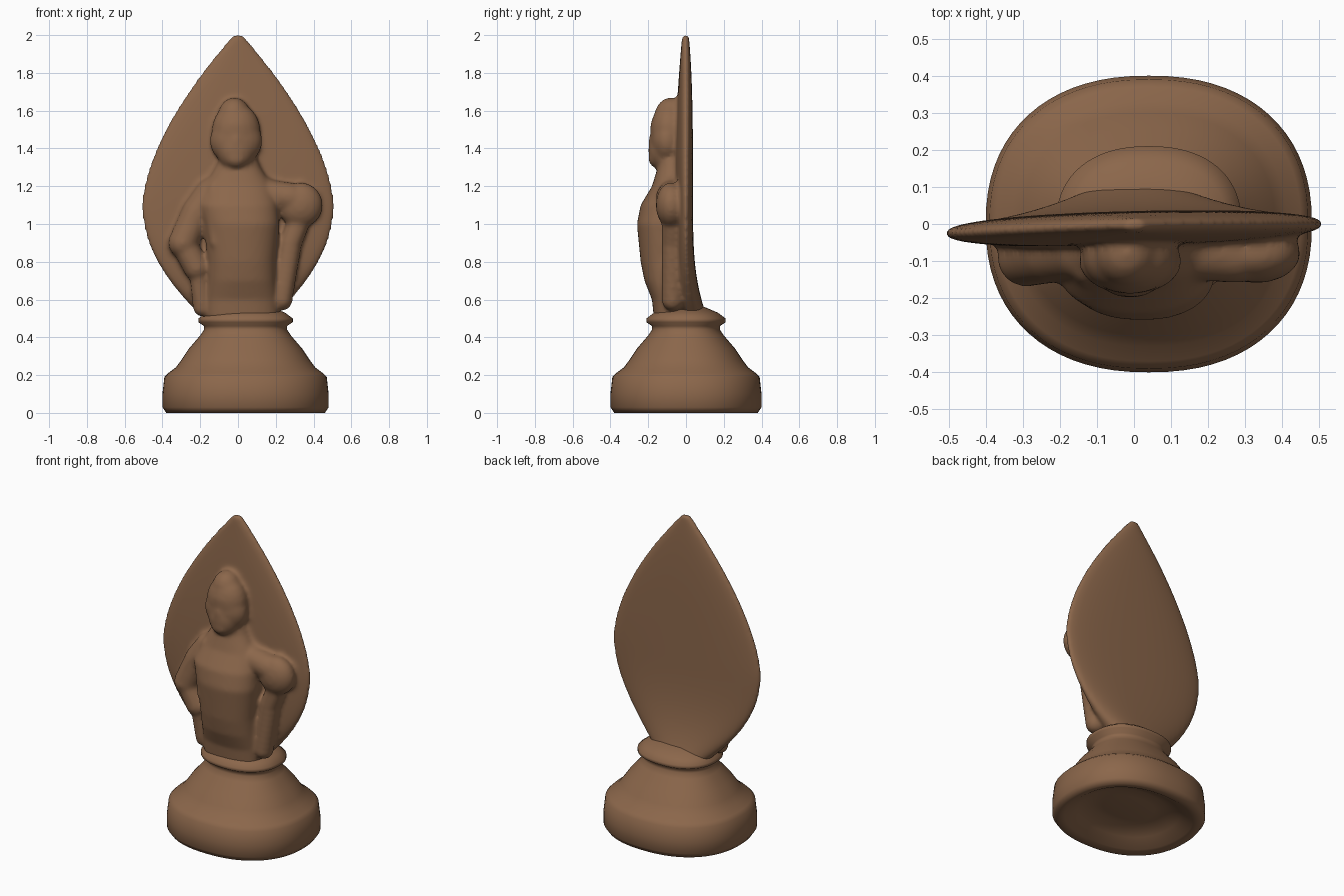
import bpy, bmesh, math
from mathutils import Matrix, Vector

cube = bpy.data.objects.get("Cube")
if cube:
    bpy.data.objects.remove(cube)

clay = bpy.data.materials.new("brown_clay")
clay.use_nodes = True
clay.diffuse_color = (.26, .135, .07, 1)
shader = next(node for node in clay.node_tree.nodes if node.type == 'BSDF_PRINCIPLED')
shader.inputs["Base Color"].default_value = clay.diffuse_color


def signed_power(value, exponent):
    return math.copysign(abs(value) ** exponent, value)


def loft(bm, sections, lean=0, sides=72):
    """Skin rounded sections given as (height, centre x, half width, front, back)."""
    rings = []
    for height, centre, half_width, front, back in sections:
        middle, half_depth = (front + back) / 2, (back - front) / 2
        ring = []
        for side in range(sides):
            angle = math.tau * side / sides
            x = centre + half_width * signed_power(math.cos(angle), .88)
            y = middle + half_depth * signed_power(math.sin(angle), .88)
            ring.append(bm.verts.new((x, y + lean * x, height)))
        rings.append(ring)
    for lower, upper in zip(rings, rings[1:]):
        for side in range(sides):
            after = (side + 1) % sides
            bm.faces.new((lower[side], lower[after], upper[after], upper[side]))
    bm.faces.new(reversed(rings[0]))
    bm.faces.new(rings[-1])


def blob(bm, centre, radii):
    """Ellipsoid."""
    placement = Matrix.Translation(centre) @ Matrix.Diagonal((*radii, 1))
    bmesh.ops.create_uvsphere(bm, u_segments=20, v_segments=12, radius=1, matrix=placement)


def limb(bm, radius, points, steps=8):
    """Rounded strand of one thickness through the points."""
    for start, end in zip(points, points[1:]):
        for step in range(steps + 1):
            blob(bm, Vector(start).lerp(Vector(end), step / steps), [radius] * 3)


def finish(name, bm):
    bmesh.ops.recalc_face_normals(bm, faces=bm.faces)
    mesh = bpy.data.meshes.new(name)
    bm.to_mesh(mesh)
    bm.free()
    mesh.materials.append(clay)
    mesh.shade_smooth()
    obj = bpy.data.objects.new(name, mesh)
    bpy.context.scene.collection.objects.link(obj)
    return obj


# Turned pedestal, slightly wider than deep, from the hollow underneath upwards
pedestal_offset = .04
hollow = [(.12, .08), (.18, .09), (.26, .05), (.33, .01)]
plinth = [(.38, 0), (.4, .03), (.4, .1), (.39, .19), (.37, .21)]
bell = [(.33, .24), (.3, .28), (.26, .34), (.2, .41), (.18, .44)]
collar = [(.18, .46), (.21, .48), (.21, .5), (.17, .53), (.1, .56)]
bm = bmesh.new()
loft(bm, [(height, pedestal_offset, radius + pedestal_offset, -radius, radius)
          for radius, height in hollow + plinth + bell + collar])
finish("pedestal", bm)


# Leaf-shaped back panel, widest in the middle and pointed at the top
def leaf_section(height, widest=1.1, foot=.5, tip=2):
    above = max(0, height - widest) / (tip - widest)
    below = max(0, widest - height) / (widest - foot)
    half_width = .51 * (1 - .95 * above ** 1.65 - .65 * below ** 2)
    front = -.06 + .04 * above ** 2
    back = .035 - .02 * above ** 4 + .08 * below ** 3
    return height, 0, half_width, front, back


bm = bmesh.new()
layers = 40
loft(bm, [leaf_section(.5 + 1.5 * layer / layers) for layer in range(layers + 1)], lean=.025)

# Hooded head: pointed hood, face, brow, nose and chin
blob(bm, (-.02, -.08, 1.56), (.09, .09, .11))
blob(bm, (-.01, -.09, 1.49), (.13, .1, .15))
blob(bm, (-.01, -.1, 1.44), (.14, .09, .13))
blob(bm, (-.01, -.12, 1.39), (.1, .08, .11))
blob(bm, (-.01, -.14, 1.52), (.08, .05, .04))
blob(bm, (-.01, -.16, 1.43), (.04, .04, .06))
blob(bm, (-.01, -.16, 1.35), (.06, .04, .05))

# Torso from the skirt up to the neck, with sloping shoulders
torso = [(.5, .19, .17), (.6, .19, .18), (.7, .18, .22), (.8, .18, .24), (.9, .19, .25),
         (1, .2, .26), (1.1, .21, .24), (1.2, .18, .18), (1.3, .12, .15), (1.4, .08, .14)]
loft(bm, [(height, .02 if height < 1.1 else 0, half_width, -depth, .02)
          for height, half_width, depth in torso])
blob(bm, (0, -.07, 1.18), (.22, .08, .1))

# Right arm bent at the elbow, with the hand back at the waist
right_elbow = (-.29, -.09, .9)
limb(bm, .08, [(-.15, -.07, 1.16), (-.22, -.08, 1.06), right_elbow])
limb(bm, .07, [right_elbow, (-.22, -.09, .77)])
limb(bm, .05, [(-.21, -.09, .75), (-.19, -.07, .56)])

# Left arm raised outward, with its sleeve falling to the waist
left_elbow = (.36, -.07, 1.11)
limb(bm, .08, [(.13, -.07, 1.16), (.27, -.08, 1.14), left_elbow])
blob(bm, (.33, -.08, 1.1), (.12, .08, .12))
limb(bm, .06, [left_elbow, (.28, -.07, .9), (.23, -.07, .6)])

# Shoulder drape and curved robe folds
limb(bm, .03, [(-.13, -.13, 1.2), (-.14, -.18, 1.05), (-.12, -.19, .9)])
for half_width, bottom, depth in ((.12, 1, .24), (.15, .8, .22), (.16, .66, .18)):
    fold = []
    for step in range(-3, 4):
        swing = math.sin(step * .43)
        rise = 1 - math.cos(step * .43)
        fold.append((half_width * swing, .09 * swing ** 2 - depth, bottom + .15 * rise))
    limb(bm, .02, fold, steps=4)

figure = finish("figure_with_leaf_panel", bm)
fuse = figure.modifiers.new("fuse", 'REMESH')
fuse.mode = 'VOXEL'
fuse.voxel_size = .012
fuse.use_smooth_shade = True
soften = figure.modifiers.new("soften", 'SMOOTH')
soften.iterations = 8
